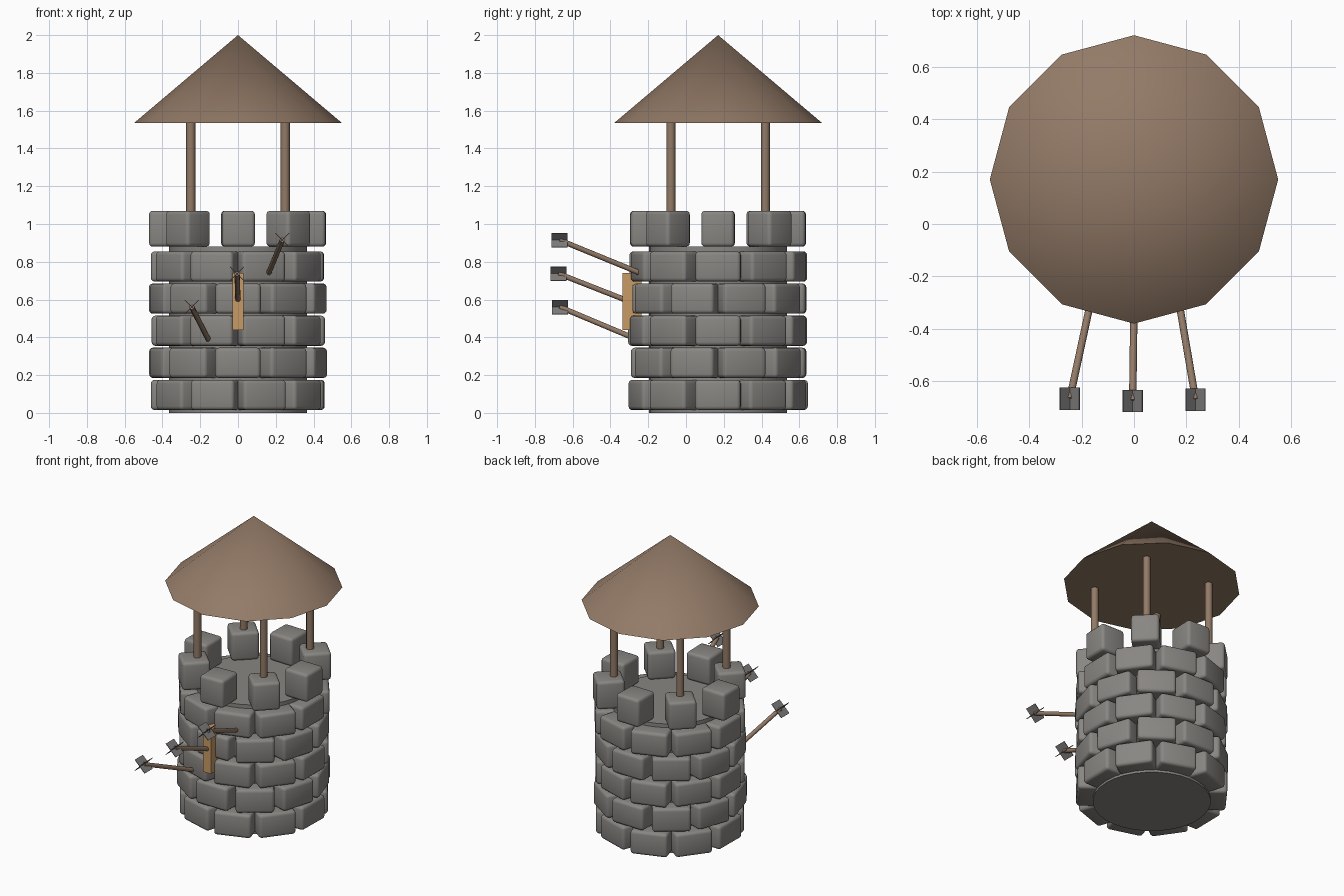
import bpy, bmesh, random
from math import radians, pi, sin, cos
from mathutils import Matrix, Vector

random.seed(4)
old = bpy.data.objects.get("Cube")
if old:
    bpy.data.objects.remove(old, do_unlink=True)

CY = 0.17  # tower axis


def material(name, rgb):
    m = bpy.data.materials.new(name)
    m.use_nodes = True
    m.diffuse_color = (*rgb, 1)
    m.node_tree.nodes["Principled BSDF"].inputs["Base Color"].default_value = (*rgb, 1)
    return m


STONE = material("grey stone", (0.25, 0.24, 0.225))
WOOD = material("brown wood", (0.29, 0.195, 0.135))
PLANK = material("tan plank", (0.58, 0.33, 0.13))
FEATHER = material("grey feather", (0.21, 0.205, 0.20))


def finish(name, bm, mat, smooth=None):
    mesh = bpy.data.meshes.new(name)
    bm.to_mesh(mesh)
    bm.free()
    obj = bpy.data.objects.new(name, mesh)
    bpy.context.collection.objects.link(obj)
    mesh.materials.append(mat)
    if smooth:
        bpy.ops.object.select_all(action='DESELECT')
        obj.select_set(True)
        bpy.context.view_layer.objects.active = obj
        bpy.ops.object.shade_smooth_by_angle(angle=radians(smooth))
    return obj


def rod(name, a, b, radius, mat, sides=12, tip=None):
    """Cylinder or cone between two points."""
    a, b = Vector(a), Vector(b)
    d = b - a
    bm = bmesh.new()
    turn = d.to_track_quat('Z', 'Y').to_matrix().to_4x4()
    bmesh.ops.create_cone(bm, cap_ends=True, segments=sides, radius1=radius,
                          radius2=radius if tip is None else tip, depth=d.length,
                          matrix=Matrix.Translation((a + b) / 2) @ turn)
    return finish(name, bm, mat, 40)


def add_box(bm, size, matrix):
    bmesh.ops.create_cube(bm, size=1, matrix=matrix @ Matrix.Diagonal((*size, 1)))


def stone_ring(name, count, offset, radius, z, size):
    """Rounded blocks around the tower axis."""
    bm = bmesh.new()
    for i in range(count):
        a = offset + 2 * pi * i / count
        r = radius + random.uniform(-0.006, 0.006)
        place = Matrix.Translation((r * cos(a), CY + r * sin(a), z))
        turn = Matrix.Rotation(a + random.uniform(-0.03, 0.03), 4, 'Z')
        add_box(bm, size, place @ turn)
    bmesh.ops.bevel(bm, geom=bm.edges[:], offset=0.02, segments=3,
                    profile=0.5, affect='EDGES')
    return finish(name, bm, STONE, 40)


# Tower core and brick courses
rod("tower_core", (0, CY, 0), (0, CY, 0.88), 0.365, STONE, 32)
for row in range(5):
    stone_ring(f"stone_course_{row + 1}", 10, (row % 2) * pi / 10, 0.375,
               0.095 + 0.17 * row, (0.17, 0.24, 0.16))

# Battlement blocks
stone_ring("battlements", 8, 0, 0.38, 0.975, (0.175, 0.175, 0.19))

# Roof and its posts
for i, (sx, sy) in enumerate([(-1, -1), (1, -1), (1, 1), (-1, 1)]):
    x, y = 0.25 * sx, CY + 0.25 * sy
    rod(f"roof_post_{i + 1}", (x, y, 1.0), (x, y, 1.6), 0.024, WOOD)
rod("roof", (0, CY, 1.535), (0, CY, 2.0), 0.55, WOOD, 12, tip=0)

# Narrow window plank on the front
bm = bmesh.new()
add_box(bm, (0.06, 0.1, 0.3), Matrix.Translation((0, -0.285, 0.59)))
finish("window_plank", bm, PLANK)

# Arrows stuck in the wall, with crossed feather vanes
arrows = [((0.16, -0.23, 0.735), (0.235, -0.67, 0.915)),
          ((0, -0.30, 0.59), (-0.005, -0.675, 0.737)),
          ((-0.155, -0.25, 0.385), (-0.245, -0.667, 0.56))]
for i, (root, tail) in enumerate(arrows):
    rod(f"arrow_shaft_{i + 1}", root, tail, 0.014, WOOD)
    bm = bmesh.new()
    for angle in (45, -45):
        add_box(bm, (0.105, 0.085, 0.004),
                Matrix.Translation(tail) @ Matrix.Rotation(radians(angle), 4, 'Y'))
    finish(f"arrow_feathers_{i + 1}", bm, FEATHER)
